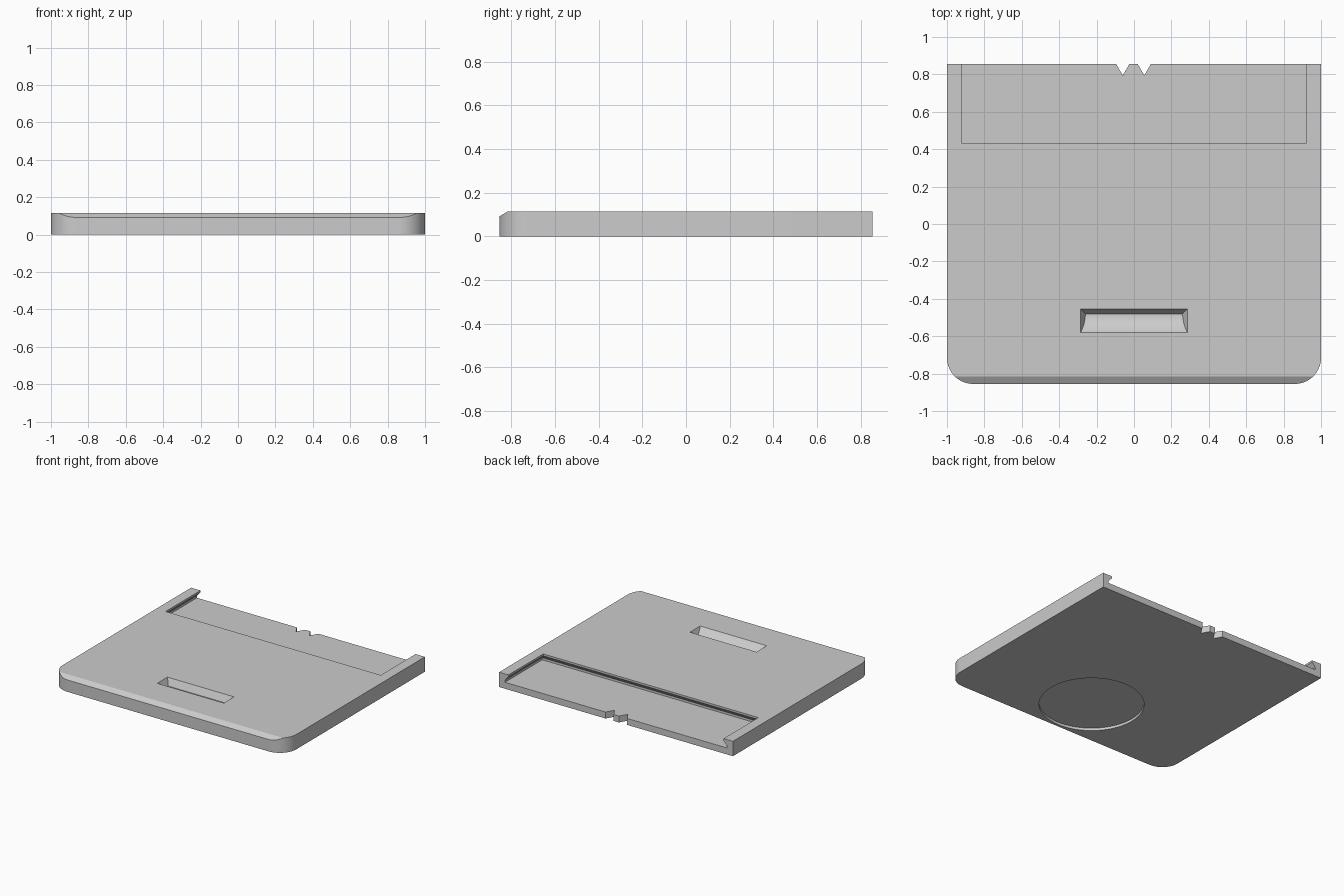
import bpy, bmesh, math

cube = bpy.data.objects.get("Cube")
if cube:
    bpy.data.objects.remove(cube, do_unlink=True)

HALF_X, HALF_Y, TOP = 1.0, 0.855, 0.115

grey = bpy.data.materials.new("matte_grey")
grey.use_nodes = True
COLOUR = (0.6, 0.6, 0.6, 1)
grey.diffuse_color = COLOUR
grey.node_tree.nodes["Principled BSDF"].inputs["Base Color"].default_value = COLOUR


def loft(name, rings):
    """Closed solid through rings of equal point count, capped at both ends."""
    bm = bmesh.new()
    loops = [[bm.verts.new(p) for p in ring] for ring in rings]
    n = len(loops[0])
    for a, b in zip(loops, loops[1:]):
        for i in range(n):
            j = (i + 1) % n
            bm.faces.new((a[i], a[j], b[j], b[i]))
    bm.faces.new(loops[0][::-1])
    bm.faces.new(loops[-1])
    bmesh.ops.recalc_face_normals(bm, faces=bm.faces)
    mesh = bpy.data.meshes.new(name)
    bm.to_mesh(mesh)
    bm.free()
    mesh.materials.append(grey)
    obj = bpy.data.objects.new(name, mesh)
    bpy.context.collection.objects.link(obj)
    return obj


def prism(name, outline, z0, z1):
    return loft(name, [[(x, y, z) for x, y in outline] for z in (z0, z1)])


def arc(cx, cy, r, start, end, steps):
    angles = [math.radians(start + (end - start) * i / steps) for i in range(steps + 1)]
    return [(cx + r * math.cos(a), cy + r * math.sin(a)) for a in angles]


# Slab with rounded front corners
R = 0.14
outline = [(HALF_X, HALF_Y), (-HALF_X, HALF_Y)]
outline += arc(-HALF_X + R, -HALF_Y + R, R, 180, 270, 16)
outline += arc(HALF_X - R, -HALF_Y + R, R, 270, 360, 16)
body = prism("cartridge_shell", outline, 0, TOP)

cutters = []

# Sloped front top edge
slope = [(-0.775, 0.14), (-0.895, 0.068), (-0.895, 0.14)]
cutters.append(loft("front_chamfer_cutter", [[(x, y, z) for y, z in slope] for x in (-1.1, 1.1)]))

# Label recess open at the back, undercut beneath a lip
rings = []
for z, grow in ((0.05, 0.03), (0.067, 0.03), (0.1, 0), (0.2, 0)):
    x, y = 0.92 + grow, 0.43 - grow
    rings.append([(-x, y, z), (x, y, z), (x, 1, z), (-x, 1, z)])
cutters.append(loft("label_recess_cutter", rings))

# Finger scoop with a steep rear wall and curved floor
LOW = 0.062
section = [(-0.43, 2 * TOP - LOW)]
for i in range(11):
    u = i / 10
    section.append((-0.48 - 0.1 * u, LOW + (TOP - LOW) * u * u))
section.append((-0.63, 2 * TOP - LOW))
scoop = [[(s * (0.285 - 0.025 * (TOP - z) / (TOP - LOW)), y, z) for y, z in section] for s in (-1, 1)]
cutters.append(loft("finger_scoop_cutter", scoop))

# Pair of V notches in the back edge
for side, x in (("right", -0.06), ("left", 0.055)):
    vee = [(x, 0.795), (x + 0.07, 0.915), (x - 0.07, 0.915)]
    cutters.append(prism(side + "_notch_cutter", vee, -0.1, 0.2))

# Shallow round recess underneath
cutters.append(prism("round_recess_cutter", arc(0, -0.465, 0.37, 0, 354.375, 63), -0.1, 0.02))

# Apply the cuts
bpy.context.view_layer.objects.active = body
body.select_set(True)
for cutter in cutters:
    mod = body.modifiers.new(cutter.name, 'BOOLEAN')
    mod.operation, mod.solver, mod.object = 'DIFFERENCE', 'EXACT', cutter
    bpy.ops.object.modifier_apply(modifier=mod.name)
    bpy.data.objects.remove(cutter, do_unlink=True)

bpy.ops.object.shade_smooth_by_angle(angle=math.radians(20))
